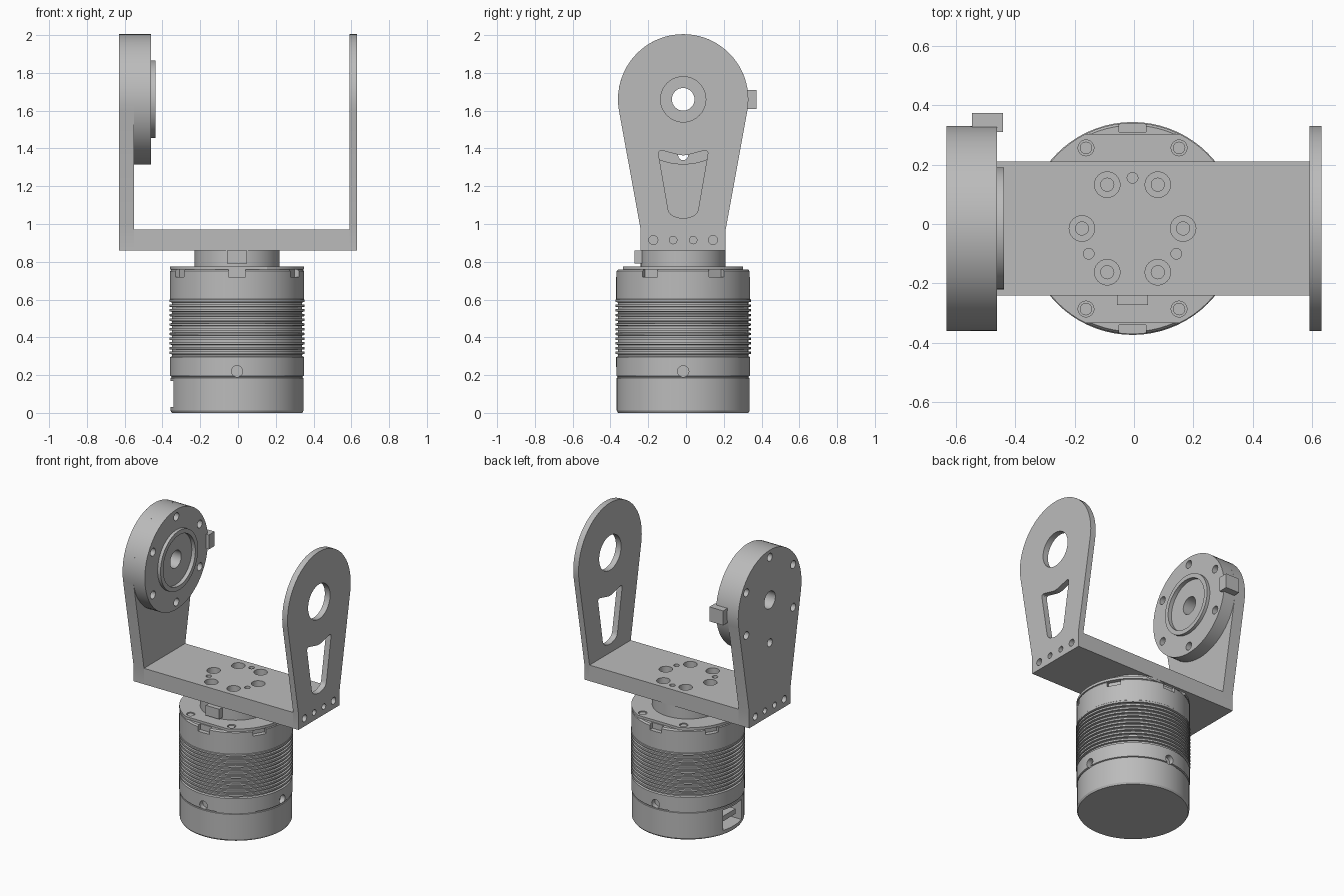
import bpy, bmesh
from math import sin, cos, pi, radians, atan2, acos, hypot
from mathutils import Matrix, Vector

if "Cube" in bpy.data.objects:
    bpy.data.objects.remove(bpy.data.objects["Cube"], do_unlink=True)

grey = bpy.data.materials.new("light grey metal")
grey.use_nodes = True
GREY = (0.5, 0.5, 0.5, 1)
grey.diffuse_color = GREY
grey.node_tree.nodes["Principled BSDF"].inputs["Base Color"].default_value = GREY

CX, CY = -0.005, -0.015      # motor axis
PIVOT = 1.66                 # height of the arm axis
ARM_R = 0.345
AXES = {"x": Matrix.Rotation(pi / 2, 4, "Y"),
        "y": Matrix.Rotation(-pi / 2, 4, "X"),
        "z": Matrix.Identity(4)}


def finish(bm, name):
    bmesh.ops.recalc_face_normals(bm, faces=bm.faces)
    me = bpy.data.meshes.new(name)
    bm.to_mesh(me)
    bm.free()
    me.materials.append(grey)
    ob = bpy.data.objects.new(name, me)
    bpy.context.collection.objects.link(ob)
    return ob


def box(name, lo, hi):
    bm = bmesh.new()
    bmesh.ops.create_cube(bm, size=1)
    for v in bm.verts:
        v.co = [a + (c + 0.5) * (b - a) for a, b, c in zip(lo, hi, v.co)]
    return finish(bm, name)


def cyl(name, centre, r, length, axis="z", segs=24):
    bm = bmesh.new()
    bmesh.ops.create_cone(bm, cap_ends=True, segments=segs, radius1=r, radius2=r, depth=length)
    bm.transform(Matrix.Translation(centre) @ AXES[axis])
    return finish(bm, name)


def lathe(name, profile, matrix, segs=64):
    """Spin (radius, height) points, closed on the axis at both ends."""
    bm = bmesh.new()
    rings = [[bm.verts.new((r * cos(2 * pi * i / segs), r * sin(2 * pi * i / segs), h))
              for i in range(segs)] for r, h in profile]
    for a, b in zip(rings, rings[1:]):
        for i in range(segs):
            j = (i + 1) % segs
            bm.faces.new((a[i], a[j], b[j], b[i]))
    bm.faces.new(rings[0])
    bm.faces.new(rings[-1])
    bm.transform(matrix)
    return finish(bm, name)


def slab(name, outline, x0, x1):
    """Extrude a (y, z) outline along x."""
    bm = bmesh.new()
    face = bm.faces.new([bm.verts.new((x0, y, z)) for y, z in outline])
    ext = bmesh.ops.extrude_face_region(bm, geom=[face])["geom"]
    for v in ext:
        if isinstance(v, bmesh.types.BMVert):
            v.co.x = x1
    return finish(bm, name)


def activate(ob):
    bpy.ops.object.select_all(action="DESELECT")
    ob.select_set(True)
    bpy.context.view_layer.objects.active = ob


def cut(ob, cutters):
    activate(ob)
    for c in cutters:
        mod = ob.modifiers.new("cut", "BOOLEAN")
        mod.operation, mod.solver, mod.object = "DIFFERENCE", "EXACT", c
        bpy.ops.object.modifier_apply(modifier=mod.name)
        bpy.data.objects.remove(c, do_unlink=True)


def around(radius, start, count=6):
    for i in range(count):
        a = radians(start + 360 * i / count)
        yield radius * cos(a), radius * sin(a), a


def rounded(points, radius, steps=5):
    """Round the corners of a polygon with short curves."""
    out = []
    for i, p in enumerate(points):
        p = Vector(p)
        a, b = Vector(points[i - 1]) - p, Vector(points[(i + 1) % len(points)]) - p
        a, b = p + a.normalized() * radius, p + b.normalized() * radius
        for k in range(steps + 1):
            t = k / steps
            out.append(a * (1 - t) ** 2 + p * 2 * t * (1 - t) + b * t * t)
    return out


# Arm outline: straight foot, then tangent sides into a round head
HALF, FOOT, KNEE = 0.225, 0.86, 0.97
drop = KNEE - PIVOT
a0 = atan2(drop, HALF) + acos(ARM_R / hypot(HALF, drop))
outline = [(CY + HALF, FOOT), (CY + HALF, KNEE)]
for i in range(41):
    a = a0 + (pi - 2 * a0) * i / 40
    outline.append((CY + ARM_R * cos(a), PIVOT + ARM_R * sin(a)))
outline += [(CY - HALF, KNEE), (CY - HALF, FOOT)]


def foot_holes(x):
    return [cyl("hole", (x, CY + dy, 0.915), 0.024 if abs(dy) > 0.1 else 0.02, 0.16, "x", 16)
            for dy in (-0.158, -0.053, 0.053, 0.158)]


# Thin idler arm with bearing hole and lightening slot
idler_arm = slab("idler_arm", outline, 0.59, 0.63)
top_arc = [(CY + 0.29 * sin(a), PIVOT - 0.29 * cos(a))
           for a in (radians(d) for d in range(-20, 21, 5))]
slot = rounded([(CY - 0.135, 1.395), (CY - 0.075, 1.03 + 0.02), (CY, 1.025),
                (CY + 0.075, 1.03 + 0.02), (CY + 0.135, 1.395), (CY, 1.36)], 0.03)
cut(idler_arm, [cyl("hole", (0.6, CY, PIVOT), 0.12, 0.3, "x", 40),
                slab("slot", slot, 0.5, 0.7)] + foot_holes(0.6))

# Thick drive arm
drive_arm = slab("drive_arm", outline, -0.63, -0.55)
cut(drive_arm, [cyl("hole", (-0.6, CY, PIVOT), 0.06, 0.3, "x", 32)]
    + [cyl("hole", (-0.6, CY + y, PIVOT + z), 0.027, 0.3, "x", 16)
       for y, z, a in around(0.295, 30)] + foot_holes(-0.6))

# Drive disc with raised hub ring and connector tab
disc = lathe("drive_disc", [(ARM_R, 0), (ARM_R, 0.09), (0.205, 0.09), (0.205, 0.112),
                            (0.175, 0.112), (0.175, 0.085)],
             Matrix.Translation((-0.55, CY, PIVOT)) @ AXES["x"])
cut(disc, [cyl("hole", (-0.5, CY, PIVOT), 0.06, 0.3, "x", 32)]
    + [cyl("hole", (-0.5, CY + y, PIVOT + z), 0.027, 0.3, "x", 16)
       for y, z, a in around(0.295, 30)])
tab = box("disc_connector_tab", (-0.545, 0.31, 1.61), (-0.44, 0.373, 1.71))

# Bridge plate with counterbored bolt circle
bridge = box("bridge_plate", (-0.55, CY - HALF, FOOT), (0.59, CY + HALF, KNEE))
cutters = []
for x, y, a in around(0.17, 0):
    cutters += [cyl("bore", (CX + x, CY + y, KNEE), 0.043, 0.12),
                cyl("bore", (CX + x, CY + y, 0.9), 0.022, 0.3)]
for x, y, a in around(0.17, 90, 3):
    cutters.append(cyl("pin_hole", (CX + x, CY + y, KNEE), 0.018, 0.08))
cut(bridge, cutters + foot_holes(-0.56) + foot_holes(0.6))

# Motor housing with cooling grooves
profile = [(0.345, 0), (0.352, 0.012), (0.352, 0.185), (0.347, 0.187), (0.347, 0.193),
           (0.355, 0.196), (0.355, 0.295)]
for i in range(12):
    z = 0.3 + 0.025 * i
    profile += [(0.345, z), (0.345, z + 0.01), (0.358, z + 0.012), (0.358, z + 0.024)]
profile += [(0.355, 0.602), (0.355, 0.75), (0.347, 0.76)]
base = Matrix.Translation((CX, CY, 0))
motor = lathe("motor_housing", profile, base, 72)
cutters = [box("port", (-0.4, CY - 0.1, 0.03), (-0.26, CY + 0.1, 0.17))]
for x, y, a in around(0.36, 0, 4):
    cutters.append(cyl("hole", (CX + x, CY + y, 0.22), 0.03, 0.08, "x" if abs(x) > 0.1 else "y", 16))
for x, y, a in around(0.355, 30):
    notch = box("notch", (-0.03, -0.045, -0.04), (0.03, 0.045, 0.05))
    notch.data.transform(Matrix.Translation((CX + x, CY + y, 0.76)) @ Matrix.Rotation(a, 4, "Z"))
    cutters.append(notch)
cut(motor, cutters)
box("port_socket", (-0.32, CY - 0.07, 0.075), (-0.25, CY + 0.07, 0.11))

# Cover ring, trimmed flat front and back
cover = cyl("motor_cover", (CX, CY, 0.767), 0.355, 0.018, segs=72)
cutters = [box("trim", (-0.5, CY + s - 0.1, 0.7), (0.5, CY + s + 0.1, 0.9)) for s in (-0.418, 0.418)]
for x, y, a in around(0.313, 0):
    cutters.append(cyl("screw_hole", (CX + x, CY + y, 0.776), 0.027, 0.02, segs=16))
cut(cover, cutters)
for x, y, a in around(0.313, 0):
    cyl("cover_screw", (CX + x, CY + y, 0.767), 0.021, 0.01, segs=16)

# Output collar and its connector tab
cyl("output_collar", (CX, CY, 0.816), 0.225, 0.09, segs=64)
box("collar_connector_tab", (CX - 0.052, -0.272, 0.79), (CX + 0.052, -0.2, 0.859))

# Smooth round surfaces, keep edges crisp
for ob in bpy.context.collection.objects:
    if ob.type == "MESH" and ob.data.materials and ob.data.materials[0] == grey:
        activate(ob)
        bpy.ops.object.shade_smooth_by_angle(angle=radians(25))
